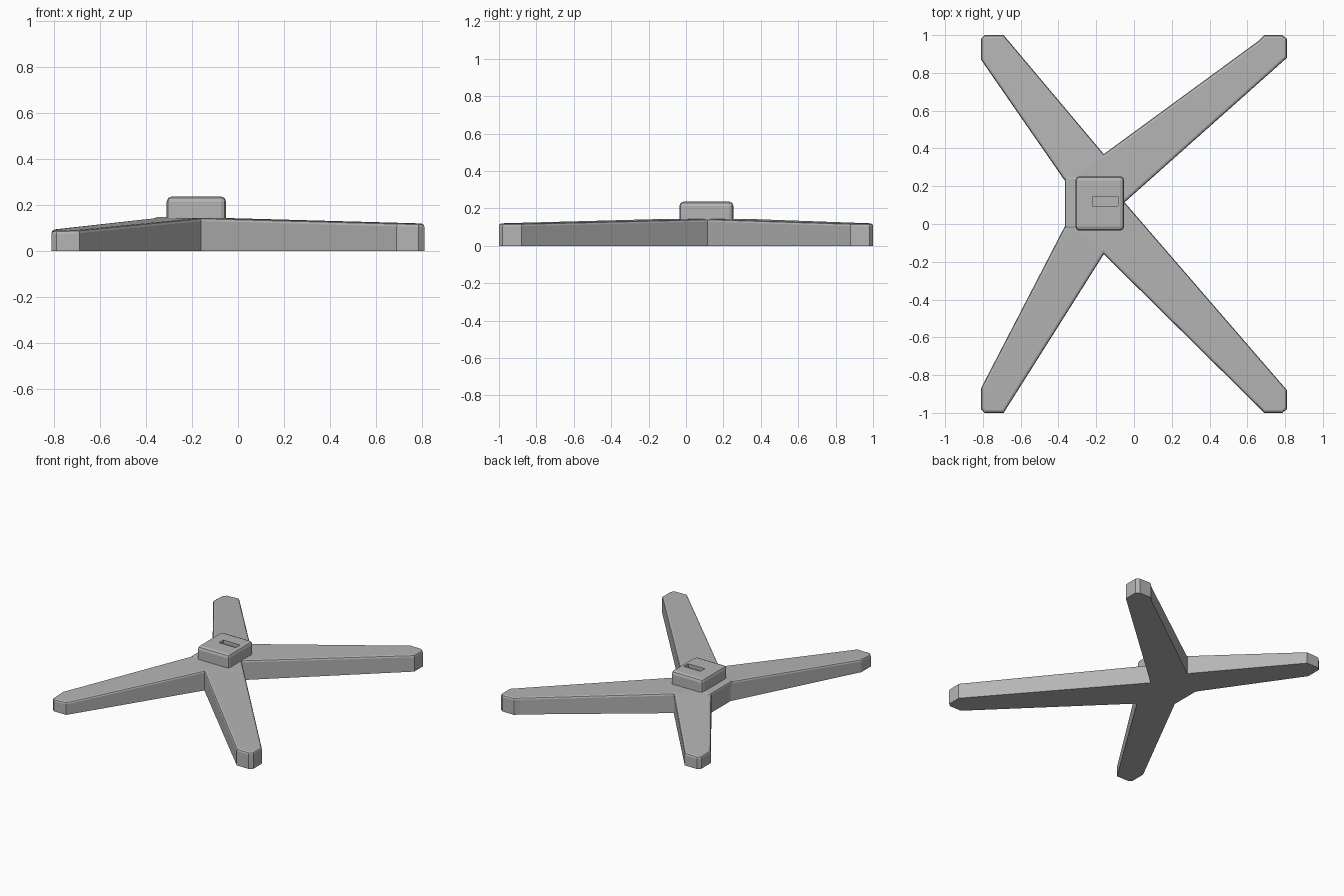
import bpy
import bmesh
from mathutils import Vector

cube = bpy.data.objects.get("Cube")
if cube:
    bpy.data.objects.remove(cube, do_unlink=True)

GREY = (0.46, 0.46, 0.46, 1.0)
grey = bpy.data.materials.new("mid grey plastic")
grey.use_nodes = True
grey.diffuse_color = GREY
grey.node_tree.nodes["Principled BSDF"].inputs["Base Color"].default_value = GREY


def finish(bm, name):
    bmesh.ops.recalc_face_normals(bm, faces=bm.faces)
    mesh = bpy.data.meshes.new(name)
    bm.to_mesh(mesh)
    bm.free()
    mesh.materials.append(grey)
    obj = bpy.data.objects.new(name, mesh)
    bpy.context.collection.objects.link(obj)
    return obj


def box(name, low, high, bevel=0.0, segments=2):
    bm = bmesh.new()
    bmesh.ops.create_cube(bm, size=1)
    low, high = Vector(low), Vector(high)
    for v in bm.verts:
        v.co = (low + high) / 2 + v.co * (high - low)
    if bevel:
        # soften the top rim and the upright corners only
        edges = [e for e in bm.edges if max(v.co.z for v in e.verts) > high.z - 0.001]
        bmesh.ops.bevel(bm, geom=edges, offset=bevel, segments=segments,
                        profile=0.5, affect='EDGES', clamp_overlap=False)
    return finish(bm, name)


# Star-shaped base: a hub polygon with a sloping leg on four of its sides
HUB_Z = 0.143
notch, back = (-0.05, 0.115), (-0.16, 0.37)
left_back, left_front, front = (-0.36, 0.22), (-0.36, 0.0), (-0.16, -0.16)
right_tip = [(0.66, 0.97), (0.69, 1.0), (0.785, 1.0), (0.81, 0.98), (0.81, 0.88)]
left_tip = [(-0.81, 0.87), (-0.81, 0.98), (-0.79, 1.0), (-0.69, 1.0)]


def mirrored(points):
    return [(x, -y) for x, y in reversed(points)]


# Each leg: root start, tip outline, root end, tip height
legs = [
    (back, right_tip, notch, 0.118),
    (notch, mirrored(right_tip), front, 0.118),
    (front, mirrored(left_tip), left_front, 0.087),
    (left_back, left_tip, back, 0.087),
]

bm = bmesh.new()
hub = {p: bm.verts.new((*p, HUB_Z)) for p in (back, notch, front, left_front, left_back)}
bm.faces.new(hub.values())
for start, tip, end, tip_z in legs:
    root = Vector(end) - Vector(start)
    outward = Vector((-root.y, root.x)).normalized()
    reach = [(Vector(p) - Vector(start)).dot(outward) for p in tip]
    far = max(reach, key=abs)
    verts = [bm.verts.new((*p, HUB_Z + (tip_z - HUB_Z) * r / far)) for p, r in zip(tip, reach)]
    bm.faces.new([hub[start], *verts, hub[end]])

# Extrude the top down to the floor, then chamfer the upper rim
bmesh.ops.recalc_face_normals(bm, faces=bm.faces)
rim = [e for e in bm.edges if e.is_boundary]
walls = bmesh.ops.extrude_edge_only(bm, edges=rim)["geom"]
for v in walls:
    if isinstance(v, bmesh.types.BMVert):
        v.co.z = 0
floor = [e for e in walls if isinstance(e, bmesh.types.BMEdge)
         and all(v.co.z == 0 for v in e.verts)]
bmesh.ops.contextual_create(bm, geom=floor)
bmesh.ops.recalc_face_normals(bm, faces=bm.faces)
bmesh.ops.bevel(bm, geom=rim, offset=0.014, segments=2, profile=0.5,
                affect='EDGES', clamp_overlap=False)
finish(bm, "four_leg_base")

# Low step beside the mounting block
box("side_step", (-0.365, -0.025, 0.11), (-0.29, 0.25, 0.146), 0.012)

# Mounting block with a slot sunk into its top
block = box("mounting_block", (-0.31, -0.035, 0.12), (-0.052, 0.253, 0.236), 0.022)
cutter = box("slot_cutter", (-0.22, 0.095, 0.21), (-0.085, 0.145, 0.26))
cutter.hide_render = True
cutter.hide_viewport = True
slot = block.modifiers.new("slot", 'BOOLEAN')
slot.operation = 'DIFFERENCE'
slot.solver = 'EXACT'
slot.object = cutter
